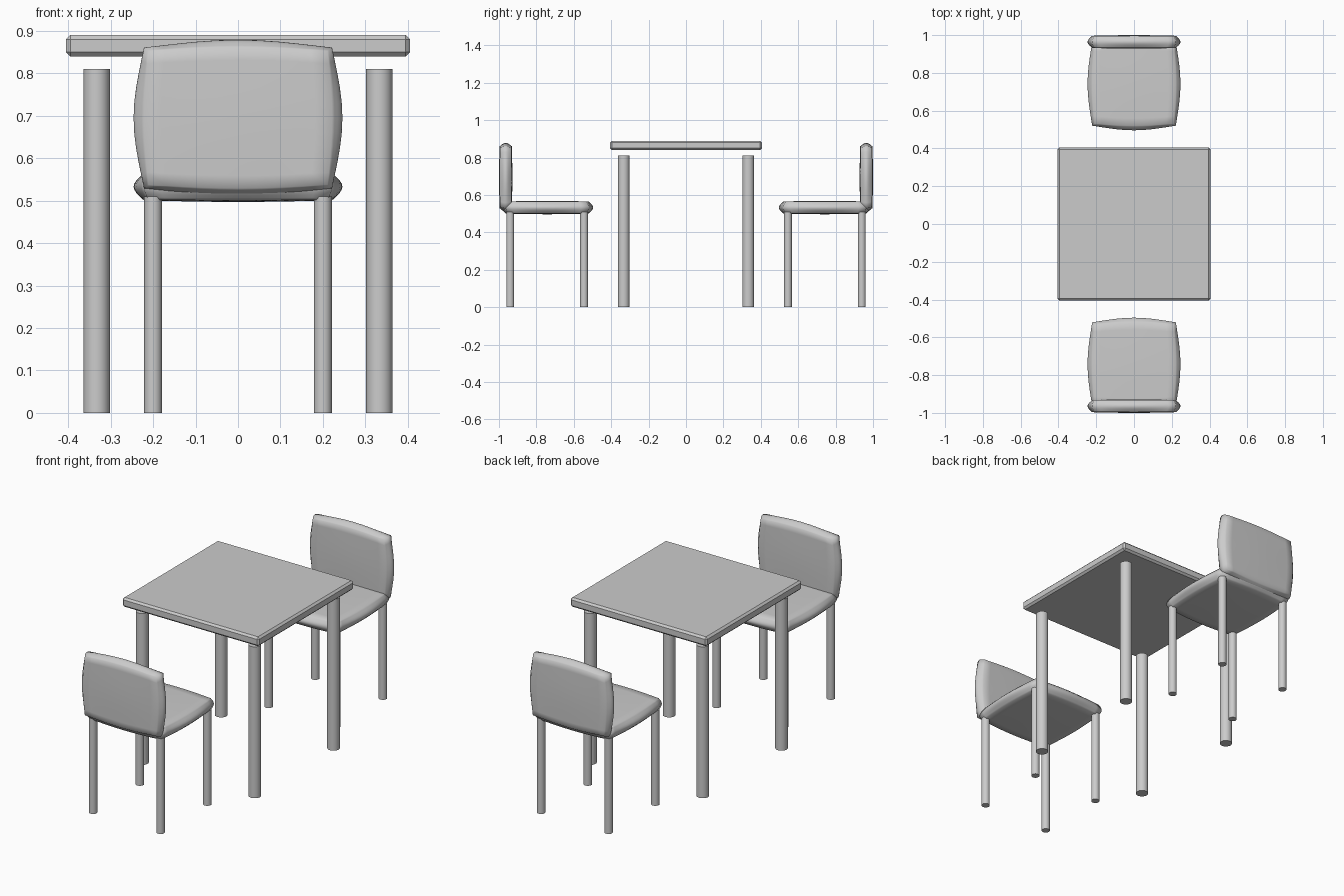
import bpy, bmesh
from mathutils import Vector

cube = bpy.data.objects.get("Cube")
if cube:
    bpy.data.objects.remove(cube, do_unlink=True)

grey = bpy.data.materials.new("light grey")
grey.use_nodes = True
colour = (0.6, 0.6, 0.6, 1)
grey.diffuse_color = colour
grey.node_tree.nodes["Principled BSDF"].inputs["Base Color"].default_value = colour


def finish(bm, name, smooth):
    mesh = bpy.data.meshes.new(name)
    bm.normal_update()
    for face in bm.faces:
        face.smooth = smooth(face)
    bm.to_mesh(mesh)
    bm.free()
    mesh.materials.append(grey)
    obj = bpy.data.objects.new(name, mesh)
    bpy.context.collection.objects.link(obj)
    return obj


def leg(name, x, y, radius, height):
    bm = bmesh.new()
    bmesh.ops.create_cone(bm, cap_ends=True, segments=32, radius1=radius,
                          radius2=radius, depth=height)
    bmesh.ops.translate(bm, verts=bm.verts, vec=(x, y, height / 2))
    for edge in bm.edges:
        edge.smooth = all(len(f.verts) == 4 for f in edge.link_faces)
    finish(bm, name, lambda f: len(f.verts) == 4)


def cushion(name, centre, half):
    # Box drawn part of the way towards a sphere, then flattened
    bm = bmesh.new()
    bmesh.ops.create_cube(bm, size=2)
    bmesh.ops.subdivide_edges(bm, edges=bm.edges[:], cuts=9, use_grid_fill=True)
    for v in bm.verts:
        p = v.co.lerp(v.co.normalized(), 0.34)
        v.co = Vector(c + h * a for c, h, a in zip(centre, half, p))
    finish(bm, name, lambda f: True)


# Table top with a chamfered edge
bm = bmesh.new()
bmesh.ops.create_cube(bm, size=1)
for v in bm.verts:
    v.co = Vector((v.co.x * 0.81, v.co.y * 0.81, 0.865 + v.co.z * 0.05))
bmesh.ops.bevel(bm, geom=bm.edges[:], offset=0.01, segments=1, affect='EDGES')
finish(bm, "table_top", lambda f: False)

# Table legs
for x in (-1, 1):
    for y in (-1, 1):
        leg("table_leg", x * 0.333, y * 0.333, 0.031, 0.81)

# Two chairs facing each other across the table
for side, label in ((-1, "front"), (1, "back")):
    cushion(label + "_chair_seat", (0, side * 0.742, 0.533), (0.246, 0.246, 0.036))
    cushion(label + "_chair_backrest", (0, side * 0.964, 0.695), (0.246, 0.036, 0.184))
    for x in (-0.2, 0.2):
        for y in (0.545, 0.94):
            leg(label + "_chair_leg", x, side * y, 0.021, 0.51)
